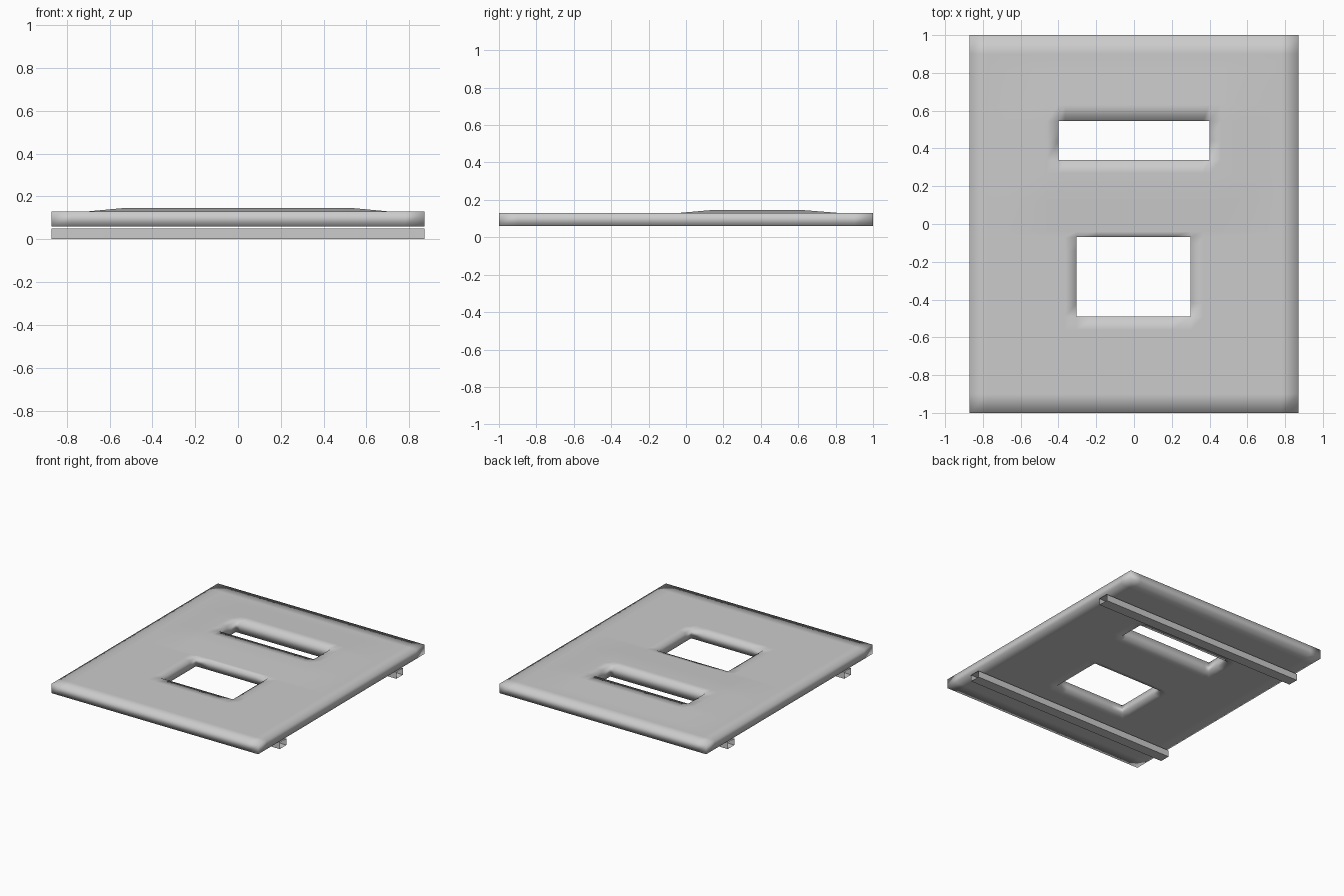
import bpy, bmesh

if "Cube" in bpy.data.objects:
    bpy.data.objects.remove(bpy.data.objects["Cube"])

HOLES = [(-0.40, 0.40, 0.34, 0.545), (-0.305, 0.30, -0.49, -0.07)]
BOTTOM, TOP, PEAK = 0.06, 0.13, 0.145


def finish(bm, name, smooth):
    bmesh.ops.recalc_face_normals(bm, faces=bm.faces[:])
    for f in bm.faces:
        f.smooth = smooth
    me = bpy.data.meshes.new(name)
    bm.to_mesh(me)
    bm.free()
    ob = bpy.data.objects.new(name, me)
    bpy.context.collection.objects.link(ob)
    return ob


def top_height(x, y):
    # low raised area around the upper slot
    fx = (0.70 - abs(x)) / 0.16
    fy = min((y + 0.04) / 0.17, (0.82 - y) / 0.19)
    return TOP + (PEAK - TOP) * max(0.0, min(1.0, fx, fy))


# Plate: grid with two openings, smooth shaded across its edges
xs = [-0.87, -0.78, -0.70, -0.54, -0.46, -0.40, -0.365, -0.305, -0.2,
      0.2, 0.30, 0.365, 0.40, 0.46, 0.54, 0.70, 0.78, 0.87]
ys = [-1, -0.9, -0.56, -0.49, -0.42, -0.14, -0.07, -0.04, 0.13, 0.27,
      0.34, 0.44, 0.545, 0.63, 0.82, 0.9, 1]
bm = bmesh.new()
grid = [[bm.verts.new((x, y, BOTTOM)) for y in ys] for x in xs]
for i in range(len(xs) - 1):
    for j in range(len(ys) - 1):
        cx, cy = (xs[i] + xs[i + 1]) / 2, (ys[j] + ys[j + 1]) / 2
        if not any(a < cx < b and c < cy < d for a, b, c, d in HOLES):
            bm.faces.new((grid[i][j], grid[i + 1][j],
                          grid[i + 1][j + 1], grid[i][j + 1]))
bmesh.ops.delete(bm, geom=[v for v in bm.verts if not v.link_faces], context='VERTS')
res = bmesh.ops.extrude_face_region(bm, geom=bm.faces[:], use_keep_orig=True)
for v in res['geom']:
    if isinstance(v, bmesh.types.BMVert):
        v.co.z = top_height(v.co.x, v.co.y)
finish(bm, "plate", True)

# Rails: two open-ended tubes running across the underside
for name, y in (("front_rail", -0.70), ("back_rail", 0.70)):
    bm = bmesh.new()
    profile = [(y - 0.04, 0), (y + 0.04, 0), (y + 0.04, 0.05), (y - 0.04, 0.05)]
    ends = [[bm.verts.new((x, *p)) for p in profile] for x in (-0.87, 0.87)]
    for k in range(4):
        n = (k + 1) % 4
        bm.faces.new((ends[0][k], ends[0][n], ends[1][n], ends[1][k]))
    finish(bm, name, False)
